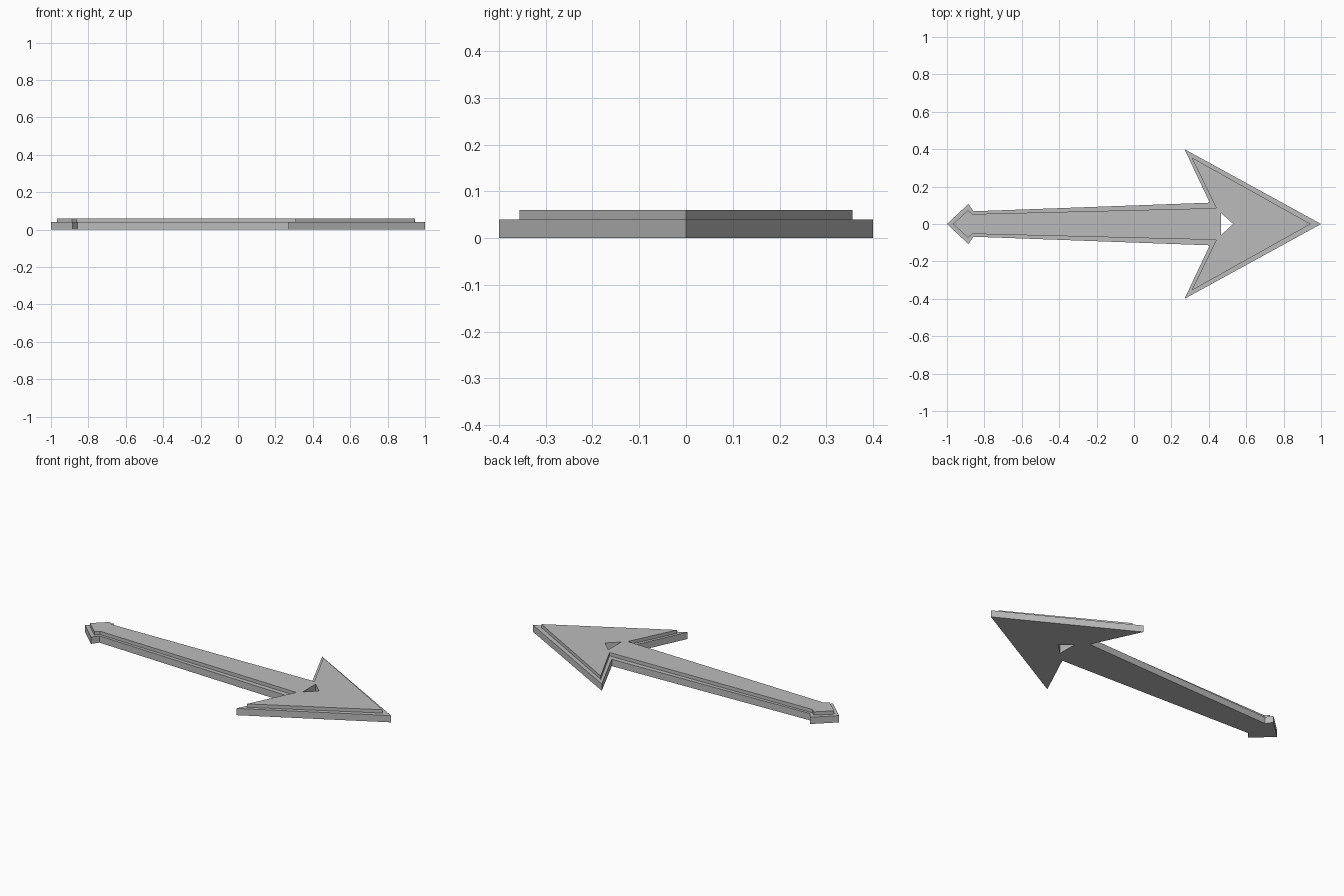
import bpy
import bmesh

cube = bpy.data.objects.get("Cube")
if cube:
    bpy.data.objects.remove(cube, do_unlink=True)

grey = bpy.data.materials.new("plain grey")
grey.use_nodes = True
colour = (0.5, 0.5, 0.5, 1)
grey.diffuse_color = colour
grey.node_tree.nodes["Principled BSDF"].inputs["Base Color"].default_value = colour

# Half outlines from tail tip to head tip, then back around the hole
hole = [(0.53, 0), (0.465, 0.06), (0.465, 0)]
base = [(-1, 0), (-0.885, 0.107), (-0.858, 0.068), (0.405, 0.114), (0.27, 0.4), (1, 0)] + hole
raised = [(-0.968, 0), (-0.888, 0.073), (-0.863, 0.053), (0.44, 0.085), (0.308, 0.356), (0.945, 0)] + hole

# Stepped slab: base wall, ledge, raised wall
bm = bmesh.new()
levels = [(base, 0), (base, 0.04), (raised, 0.04), (raised, 0.06)]
rings = [[bm.verts.new((x, y, z)) for x, y in outline] for outline, z in levels]
for low, high in zip(rings, rings[1:]):
    for i in range(len(base)):
        j = (i + 1) % len(base)
        # Leave the centreline open for mirroring
        if base[i][1] or base[j][1]:
            bm.faces.new((low[i], low[j], high[j], high[i]))
bm.faces.new(rings[0])
bm.faces.new(rings[-1])
bmesh.ops.remove_doubles(bm, verts=bm.verts, dist=0.0001)

# Mirror the other half and weld along the centreline
bmesh.ops.mirror(bm, geom=bm.verts[:] + bm.edges[:] + bm.faces[:],
                 axis='Y', merge_dist=0.0001)
bmesh.ops.remove_doubles(bm, verts=bm.verts, dist=0.0001)
bmesh.ops.recalc_face_normals(bm, faces=bm.faces)

mesh = bpy.data.meshes.new("arrow")
bm.to_mesh(mesh)
bm.free()
mesh.materials.append(grey)
arrow = bpy.data.objects.new("arrow", mesh)
bpy.context.collection.objects.link(arrow)
